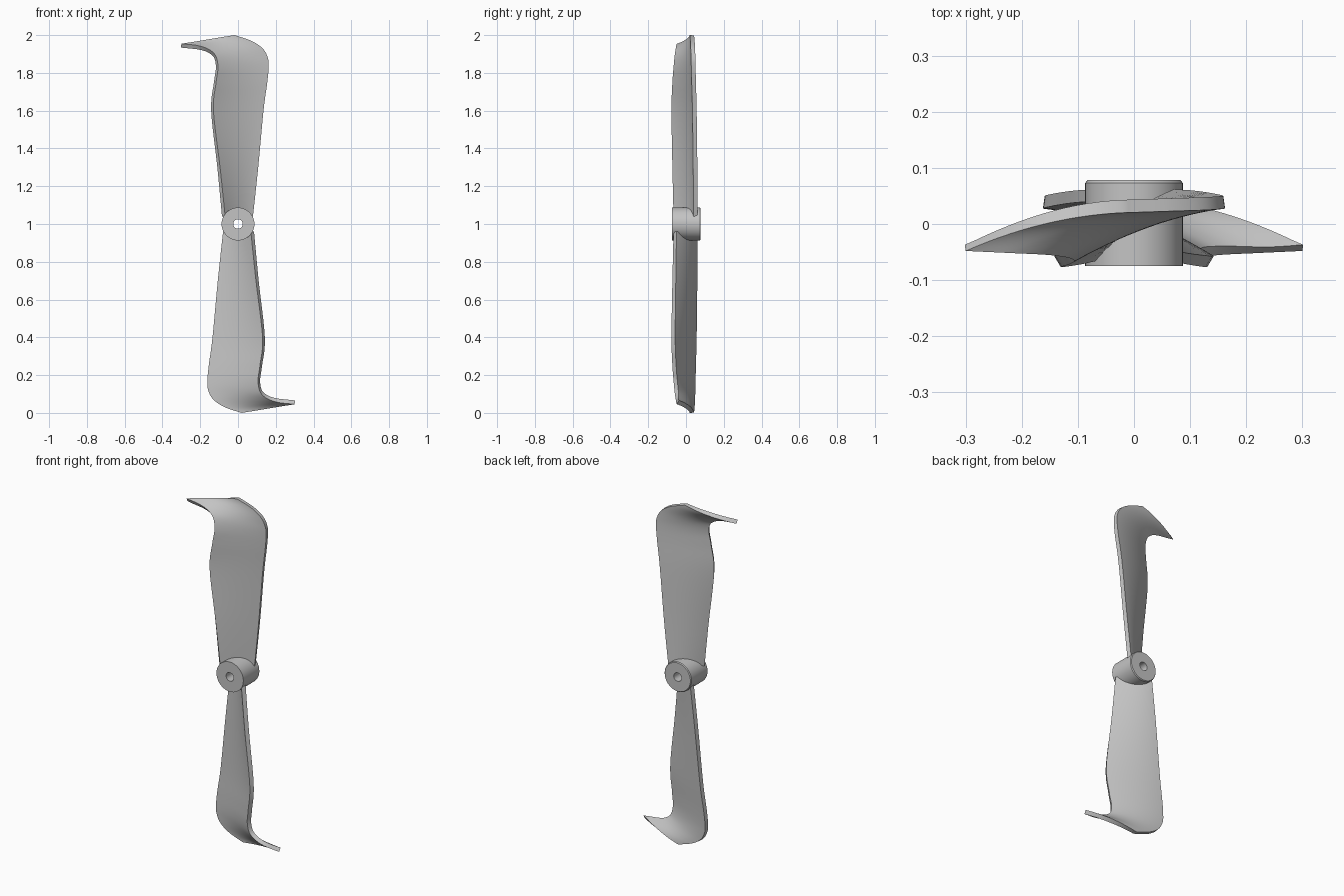
import bpy, bmesh, math
from mathutils import Vector

cube = bpy.data.objects.get("Cube")
if cube:
    bpy.data.objects.remove(cube, do_unlink=True)

GREY = (0.55, 0.55, 0.55, 1)
grey = bpy.data.materials.new("plain_grey")
grey.use_nodes = True
grey.diffuse_color = GREY
grey.node_tree.nodes["Principled BSDF"].inputs["Base Color"].default_value = GREY

HUB_HEIGHT = 1.0


def finish(name, bm, angle):
    """Turn a bmesh into a smooth-shaded object at the hub centre."""
    mesh = bpy.data.meshes.new(name)
    bm.to_mesh(mesh)
    bm.free()
    mesh.materials.append(grey)
    obj = bpy.data.objects.new(name, mesh)
    bpy.context.collection.objects.link(obj)
    obj.location.z = HUB_HEIGHT
    bpy.ops.object.select_all(action='DESELECT')
    obj.select_set(True)
    bpy.context.view_layer.objects.active = obj
    bpy.ops.object.shade_smooth_by_angle(angle=math.radians(angle))
    return obj


def spline(points, steps):
    """Smooth curve passing through all the points."""
    padded = [points[0]] + points + [points[-1]]
    result = []
    for a, b, c, d in zip(padded, padded[1:], padded[2:], padded[3:]):
        for k in range(steps):
            t = k / steps
            result.append(b + (c - a) * t / 2
                          + (a - b * 2.5 + c * 2 - d / 2) * t * t
                          + ((b - c) * 1.5 + (d - a) / 2) * t ** 3)
    return result + [points[-1]]


# Blade outlines from root to tip: x, front-surface y, height above the hub
hooked_edge = [(-.068, -.066, .04), (-.095, -.072, .3), (-.13, -.077, .6),
               (-.116, -.072, .75), (-.106, -.066, .83), (-.118, -.06, .89),
               (-.155, -.055, .925), (-.215, -.052, .945), (-.3, -.048, .954)]
round_edge = [(.079, .04, .04), (.107, .038, .3), (.135, .034, .6),
              (.155, .03, .75), (.162, .028, .83), (.158, .027, .88),
              (.13, .025, .93), (.07, .023, .97), (-.02, .02, 1)]
CAMBER = 0.014
COLUMNS = 14


def make_blade(name, turn):
    bm = bmesh.new()
    left = spline([Vector(p) for p in hooked_edge], 6)
    right = spline([Vector(p) for p in round_edge], 6)
    grid = []
    for a, b in zip(left, right):
        row = []
        for j in range(COLUMNS + 1):
            t = j / COLUMNS
            p = a.lerp(b, t)
            p.y += CAMBER * 4 * t * (1 - t)
            row.append(bm.verts.new(p))
        grid.append(row)
    for low, high in zip(grid, grid[1:]):
        for j in range(COLUMNS):
            bm.faces.new((low[j], low[j + 1], high[j + 1], high[j]))
    blade = finish(name, bm, 40)
    blade.rotation_euler.y = turn
    # Thicken backwards from the front surface
    shell = blade.modifiers.new("thickness", 'SOLIDIFY')
    shell.thickness = 0.023
    shell.offset = -1
    bpy.ops.object.modifier_apply(modifier=shell.name)
    bpy.ops.object.shade_smooth_by_angle(angle=math.radians(40))


make_blade("upper_blade", 0)
make_blade("lower_blade", math.pi)

# Hub: a bored cylinder with a softened back rim, revolved around y
profile = [(.025, -.075), (.087, -.075), (.087, .073), (.083, .078), (.025, .078)]
SIDES = 48
bm = bmesh.new()
rings = []
for i in range(SIDES):
    a = math.tau * i / SIDES
    rings.append([bm.verts.new((r * math.cos(a), y, r * math.sin(a))) for r, y in profile])
for i, ring in enumerate(rings):
    after = rings[(i + 1) % SIDES]
    for j in range(len(profile)):
        k = (j + 1) % len(profile)
        bm.faces.new((ring[j], ring[k], after[k], after[j]))
bmesh.ops.recalc_face_normals(bm, faces=bm.faces)
finish("hub", bm, 30)
